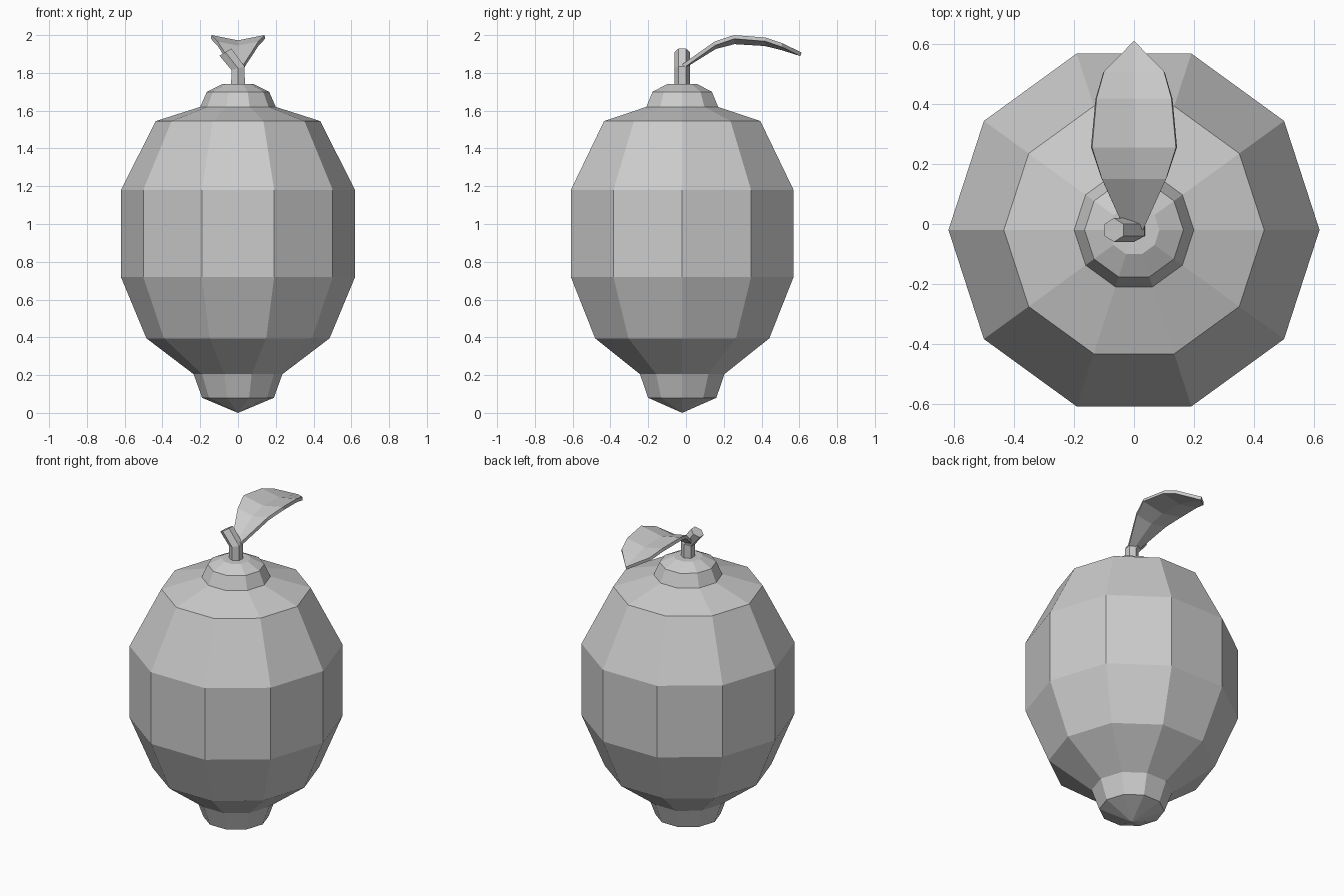
import bpy
from math import sin, cos, pi
from mathutils import Vector

if "Cube" in bpy.data.objects:
    bpy.data.objects.remove(bpy.data.objects["Cube"])

CY = -0.02  # fruit axis in y


def make(name, verts, faces):
    me = bpy.data.meshes.new(name)
    me.from_pydata(verts, [], faces)
    me.update()
    ob = bpy.data.objects.new(name, me)
    bpy.context.collection.objects.link(ob)
    return ob


def bridge(rings, n):
    """Quads between consecutive rings of n vertices."""
    return [(r * n + i, r * n + (i + 1) % n, (r + 1) * n + (i + 1) % n, (r + 1) * n + i)
            for r in range(rings - 1) for i in range(n)]


# fruit: ten-sided lathe, pointed at the bottom
N = 10
profile = [(0.19, 0.08), (0.235, 0.205), (0.485, 0.395), (0.62, 0.72), (0.62, 1.18),
           (0.435, 1.545), (0.20, 1.62), (0.165, 1.70), (0.085, 1.74)]
verts = [(r * cos(2 * pi * i / N), CY + r * sin(2 * pi * i / N), z)
         for r, z in profile for i in range(N)]
faces = bridge(len(profile), N)
tip = len(verts)
verts.append((0, CY, 0))
faces += [(tip, (i + 1) % N, i) for i in range(N)]
faces.append(tuple(range(tip - N, tip)))
make("fruit", verts, faces)

# stem: bent six-sided rod, points of the hexagon along y
path = [((0, 1.72), 0), ((0, 1.825), 0.27), ((-0.067, 1.91), 0.54)]
verts = []
for (x, z), lean in path:
    for i in range(6):
        a = pi / 2 + i * pi / 3
        u = 0.042 * cos(a)
        verts.append((x + u * cos(lean), CY + 0.04 * sin(a), z + u * sin(lean)))
faces = bridge(3, 6) + [tuple(range(5, -1, -1)), tuple(range(12, 18))]
make("stem", verts, faces)

# leaf: folded along the midrib; rows of y, half width, edge z, midrib z
rows = [(-0.02, 0.03, 1.845, 1.84), (0.15, 0.107, 1.965, 1.945), (0.255, 0.14, 2.0, 1.972),
        (0.42, 0.125, 1.987, 1.962), (0.51, 0.10, 1.957, 1.94)]
verts = []
for y, w, ze, zm in rows:
    verts += [(-w, y, ze), (0, y, zm), (w, y, ze)]
faces = [(r * 3 + i, r * 3 + i + 1, r * 3 + i + 4, r * 3 + i + 3)
         for r in range(len(rows) - 1) for i in range(2)]
verts.append((0, 0.612, 1.908))
faces += [(12, 13, 15), (13, 14, 15)]
leaf = make("leaf", verts, faces)
solid = leaf.modifiers.new("thickness", 'SOLIDIFY')
solid.thickness = 0.02
solid.offset = -1
